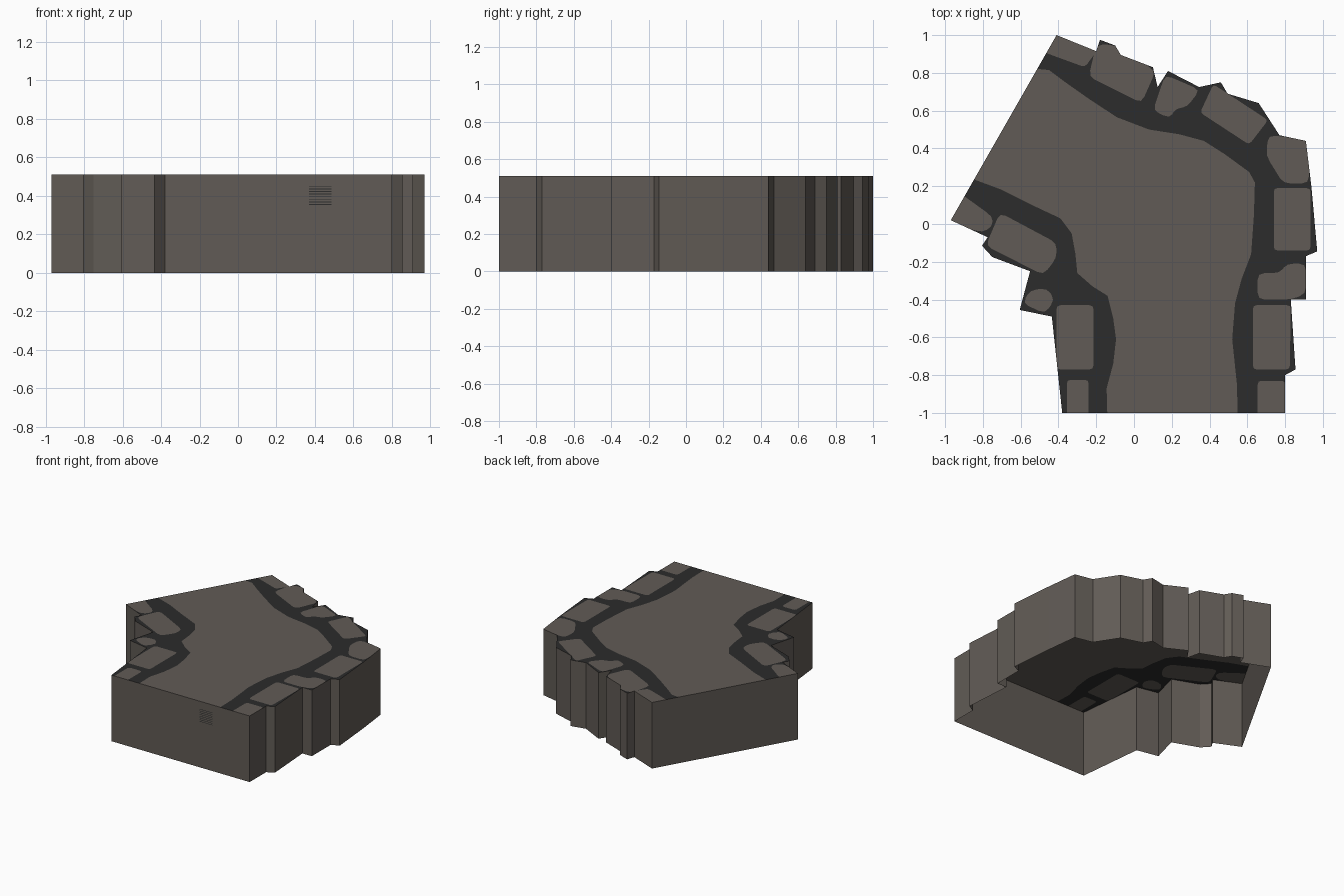
import bpy
from mathutils import Vector
from mathutils.geometry import delaunay_2d_cdt

if "Cube" in bpy.data.objects:
    bpy.data.objects.remove(bpy.data.objects["Cube"])

H = 0.51


def material(name, rgb):
    m = bpy.data.materials.new(name)
    m.diffuse_color = (*rgb, 1)
    m.use_nodes = True
    m.node_tree.nodes["Principled BSDF"].inputs["Base Color"].default_value = m.diffuse_color
    return m


GREY = material("warm grey stone", (0.120, 0.105, 0.092))
DARK = material("dark soil", (0.025, 0.025, 0.025))


def make(name, verts, faces, mats, indices=None):
    me = bpy.data.meshes.new(name)
    me.from_pydata(verts, [], faces)
    for m in mats:
        me.materials.append(m)
    if indices:
        me.polygons.foreach_set("material_index", indices)
    me.update()
    ob = bpy.data.objects.new(name, me)
    bpy.context.collection.objects.link(ob)
    return ob


def inside(p, poly):
    hit = False
    for a, b in zip(poly, poly[1:] + poly[:1]):
        if (a[1] > p[1]) != (b[1] > p[1]):
            if p[0] < a[0] + (p[1] - a[1]) * (b[0] - a[0]) / (b[1] - a[1]):
                hit = not hit
    return hit


def rounded(poly, r=0.035):
    """Blunt every corner of a polygon with a short three-point bend."""
    out = []
    n = len(poly)
    for i in range(n):
        p, c, q = (Vector(poly[(i + k) % n]) for k in (-1, 0, 1))
        a = c + (p - c).normalized() * min(r, (p - c).length * 0.4)
        b = c + (q - c).normalized() * min(r, (q - c).length * 0.4)
        out += [tuple(a), tuple(c * 0.5 + (a + b) * 0.25), tuple(b)]
    return out


# Tile outline, clockwise from the back corner
outline = [
    (-.41, 1), (-.20, .915), (-.18, .975), (-.10, .945), (-.07, .895), (.10, .83),
    (.125, .725), (.18, .81), (.345, .725), (.46, .75), (.495, .69), (.66, .64),
    (.77, .47), (.91, .44), (.94, .19), (.97, -.145), (.91, -.17), (.91, -.40),
    (.83, -.40), (.855, -.77), (.80, -.80), (.80, -1), (-.38, -1), (-.435, -.49),
    (-.605, -.455), (-.55, -.25), (-.75, -.175), (-.805, -.115), (-.775, -.07), (-.97, .02)]

# Road between the two verges (ends overshoot and are trimmed by the outline)
left_edge = [
    (-.95, .28), (-.845, .235), (-.71, .185), (-.55, .105), (-.39, .03), (-.33, -.05),
    (-.31, -.16), (-.30, -.26), (-.22, -.33), (-.14, -.38), (-.11, -.50), (-.095, -.61),
    (-.11, -.74), (-.145, -.87), (-.14, -1.05)]
right_edge = [
    (.55, -1.05), (.545, -.85), (.52, -.61), (.535, -.42), (.57, -.29), (.62, -.16),
    (.635, .05), (.64, .22), (.61, .275), (.48, .37), (.37, .44), (.24, .475),
    (.08, .50), (-.09, .565), (-.235, .66), (-.37, .755), (-.45, .815), (-.60, .83)]
road = left_edge + right_edge

# Kerb stones
right_stones = [
    [(-.52, .925), (-.44, 1.06), (-.18, .94), (-.26, .83)],
    [(-.20, .95), (-.11, .95), (.115, .81), (.04, .64), (-.24, .78)],
    [(.165, .79), (.35, .71), (.28, .62), (.22, .61), (.19, .56), (.10, .60)],
    [(.42, .74), (.71, .55), (.61, .42), (.35, .59)],
    [(.71, .47), (.93, .45), (.925, .215), (.79, .215), (.70, .36)],
    [(.74, .19), (.935, .19), (.935, -.14), (.74, -.14)],
    [(.655, -.26), (.77, -.26), (.81, -.21), (.91, -.21), (.91, -.37), (.83, -.40), (.655, -.40)],
    [(.63, -.43), (.83, -.43), (.825, -.77), (.63, -.77)],
    [(.655, -.83), (.80, -.83), (.80, -1.06), (.655, -1.06)]]
left_stones = [
    [(-.355, -.825), (-.24, -.825), (-.24, -1.06), (-.355, -1.06)],
    [(-.41, -.43), (-.215, -.43), (-.215, -.77), (-.41, -.77)],
    [(-.55, -.35), (-.46, -.34), (-.42, -.40), (-.47, -.475), (-.59, -.42)],
    [(-.71, .06), (-.41, -.10), (-.41, -.18), (-.48, -.27), (-.785, -.115)],
    [(-.93, .17), (-.75, .04), (-.75, -.01), (-.80, -.045), (-1.03, .02)]]
grey_areas = [road] + [
    rounded(s, 0.02 if len(s) == 4 else 0.035) for s in right_stones + left_stones]

# Top surface: cut along all contours, coloured by which area a face lies in
pts, edges = [], []
for poly in [outline] + grey_areas:
    base, n = len(pts), len(poly)
    pts += [Vector(p) for p in poly]
    edges += [(base + i, base + (i + 1) % n) for i in range(n)]
cv, _, cf, *_ = delaunay_2d_cdt(pts, edges, [], 0, 1e-5)
faces, idx = [], []
for f in cf:
    c = sum((cv[i] for i in f), Vector((0, 0))) / len(f)
    if inside(c, outline):
        a, b, d = (cv[i] for i in f[:3])
        up = (b - a).cross(d - a) > 0
        faces.append(list(f) if up else list(f)[::-1])
        idx.append(0 if any(inside(c, g) for g in grey_areas) else 1)
used = sorted({i for f in faces for i in f})
remap = {v: k for k, v in enumerate(used)}
make("road_surface", [(cv[i].x, cv[i].y, H) for i in used],
     [[remap[i] for i in f] for f in faces], [GREY, DARK], idx)

# Side walls, open underneath
n = len(outline)
make("side_walls", [(x, y, H) for x, y in outline] + [(x, y, 0) for x, y in outline],
     [(i, (i + 1) % n, n + (i + 1) % n, n + i) for i in range(n)], [GREY])

# Small group of fine dark lines on the front wall
sv, sf = [], []
for k in range(8):
    z = 0.353 + k * 0.0135
    sv += [(x, -1.0008, zz) for x, zz in
           ((.37, z), (.485, z), (.485, z + .004), (.37, z + .004))]
    sf.append(tuple(range(4 * k, 4 * k + 4)))
make("front_wall_lines", sv, sf, [DARK])
